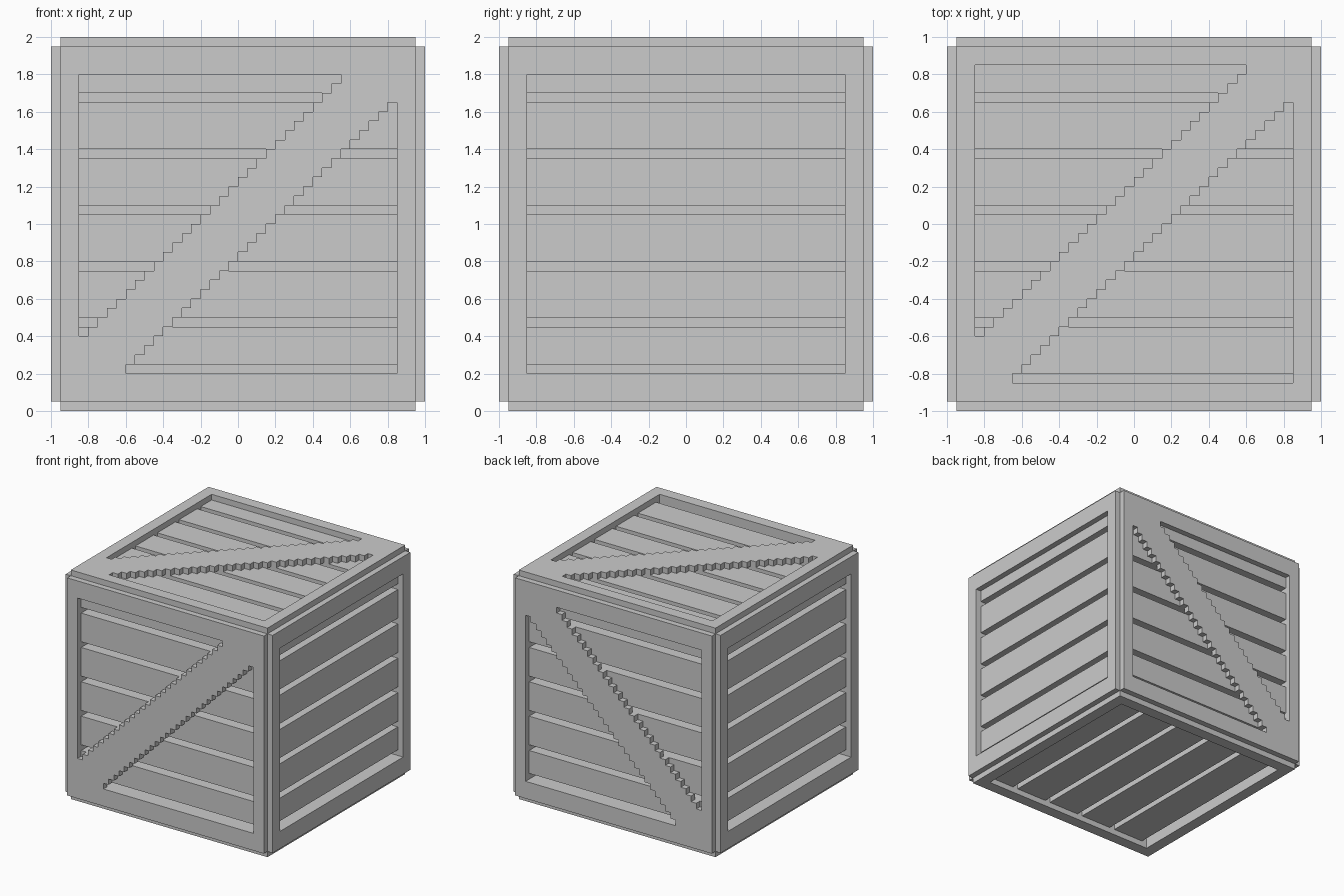
import bpy, bmesh
from mathutils import Vector, Matrix

if "Cube" in bpy.data.objects:
    bpy.data.objects.remove(bpy.data.objects["Cube"])

S = 0.05  # one block step
MID = Vector((0, 0, 1))
X, Y, Z = Vector((1, 0, 0)), Vector((0, 1, 0)), Vector((0, 0, 1))


def finish(bm, name):
    bmesh.ops.recalc_face_normals(bm, faces=bm.faces)
    me = bpy.data.meshes.new(name)
    bm.to_mesh(me)
    bm.free()
    ob = bpy.data.objects.new(name, me)
    bpy.context.collection.objects.link(ob)


def slab(name, polys, axes, w0, w1):
    """Extrude flat polygons (u, v) from depth w0 to w1 along the face normal."""
    u_ax, v_ax, n_ax = axes
    bm = bmesh.new()
    for poly in polys:
        bm.faces.new([bm.verts.new(MID + u_ax * u + v_ax * v + n_ax * w0) for u, v in poly])
    bmesh.ops.remove_doubles(bm, verts=bm.verts, dist=1e-4)
    ext = bmesh.ops.extrude_face_region(bm, geom=bm.faces[:], use_keep_orig=True)
    moved = [g for g in ext["geom"] if isinstance(g, bmesh.types.BMVert)]
    bmesh.ops.translate(bm, verts=moved, vec=n_ax * (w1 - w0))
    finish(bm, name)


def rect(u0, u1, v0, v1):
    return [(u0, v0), (u1, v0), (u1, v1), (u0, v1)]


def box(name, lo, hi):
    bm = bmesh.new()
    lo, hi = Vector(lo), Vector(hi)
    bmesh.ops.create_cube(bm, size=1, matrix=Matrix.Translation((lo + hi) / 2)
                          @ Matrix.Diagonal((*(hi - lo), 1)))
    finish(bm, name)


def ring(u, v):
    """Four mitred quads between the plate edge and the opening."""
    out, inn = rect(-.95, .95, -.95, .95), rect(-u, u, -v, v)
    return [[out[i], out[(i + 1) % 4], inn[(i + 1) % 4], inn[i]] for i in range(4)]


def stepped_brace(v_half, shift):
    """Stair-edged diagonal band, clipped to the opening."""
    right, left = [], []
    for k in range(round(2 * v_half / S)):
        v0 = -v_half + k * S
        lo, hi = max(-.85, shift + k * S), min(.85, shift + .4 + k * S)
        right += [(hi, v0), (hi, v0 + S)]
        left += [(lo, v0), (lo, v0 + S)]
    pts = []
    for p in right + left[::-1]:
        if not pts or (Vector(p) - Vector(pts[-1])).length > 1e-4:
            pts.append(p)
    return [pts]


def planks(v_half, gaps):
    """Boards between one-step gaps; gaps are the lower edges."""
    edges = [g + d for g in gaps for d in (0, S)][1:] + [v_half]
    return [rect(-.85, .85, a, b) for a, b in zip(edges[::2], edges[1::2])]


# solid inner body behind the plank grooves
box("inner_body", (-.85, -.85, .15), (.85, .85, 1.85))

# edge beams and corner posts
for sx in (-1, 1):
    for sy in (-1, 1):
        box("corner_post", [min(sx * .85, sx * .95), min(sy * .85, sy * .95), .2],
            [max(sx * .85, sx * .95), max(sy * .85, sy * .95), 1.8])
for z0 in (.05, 1.8):
    for s in (-1, 1):
        a, b = sorted((s * .85, s * .95))
        box("side_beam", (a, -.95, z0), (b, .95, z0 + .15))
        box("cross_beam", (-.85, a, z0), (.85, b, z0 + .15))

# faces: axes, opening half height, plank gaps, brace offset
side_gaps = [-.8, -.55, -.25, .05, .35, .65]
top_gaps = [-.85, -.55, -.25, .05, .35, .65]
bottom_gaps = [-.85, -.5, -.15, .2, .55]
faces = {
    "front": ((X, Z, -Y), .8, side_gaps, -1.0),
    "back": ((X, Z, Y), .8, side_gaps, -1.0),
    "right": ((Y, Z, X), .8, side_gaps, None),
    "left": ((Y, Z, -X), .8, side_gaps, None),
    "top": ((X, Y, Z), .85, top_gaps, -1.05),
    "bottom": ((Y, X, -Z), .85, bottom_gaps, None),
}
for name, (axes, v_half, gaps, shift) in faces.items():
    slab(name + "_frame", ring(.85, v_half), axes, .95, 1.0)
    slab(name + "_planks", planks(v_half, gaps), axes, .85, .95)
    if shift is not None:
        slab(name + "_diagonal_brace", stepped_brace(v_half, shift), axes, .95, 1.0)
